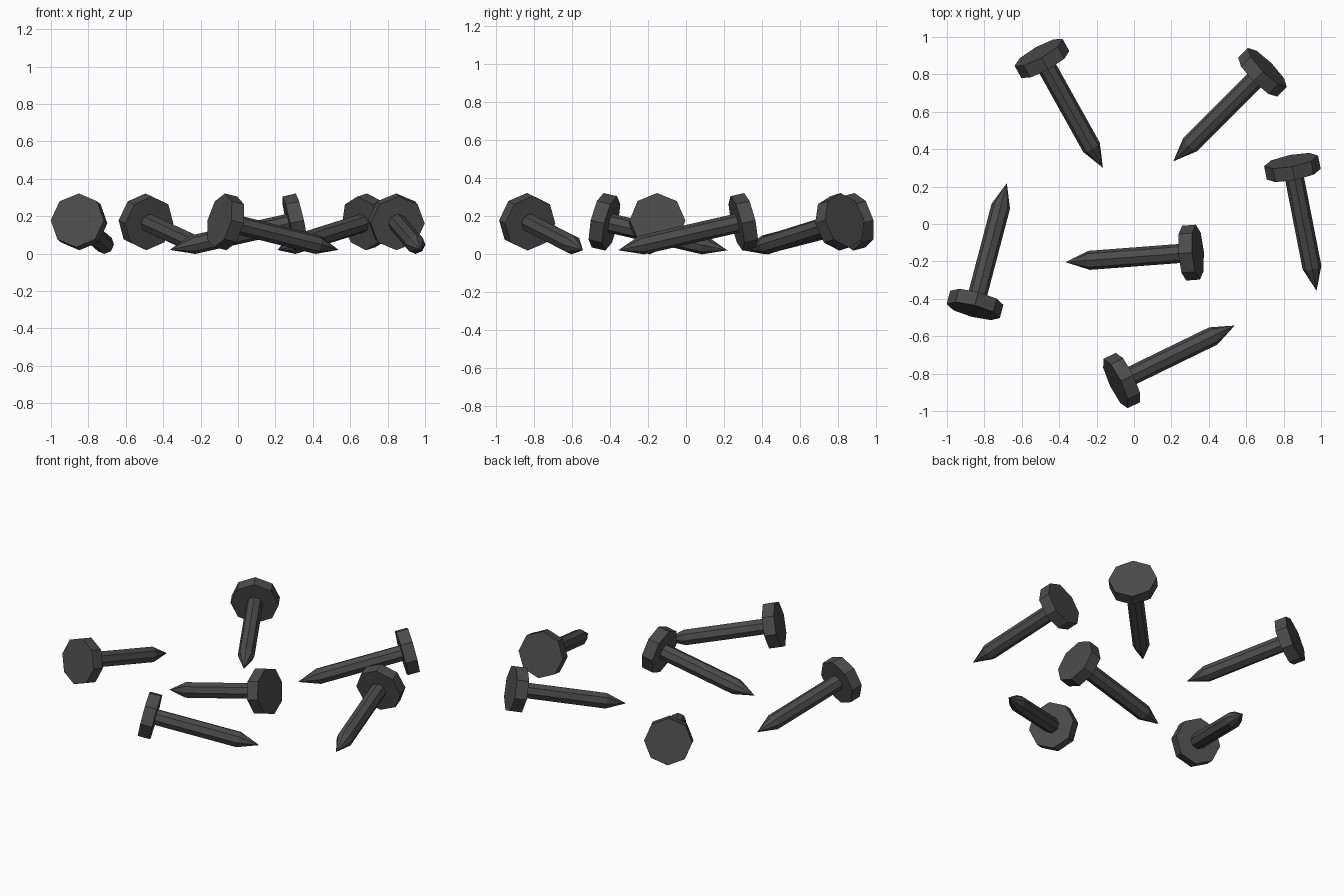
import bpy, bmesh, math
from mathutils import Vector, Matrix

if "Cube" in bpy.data.objects:
    bpy.data.objects.remove(bpy.data.objects["Cube"])

iron = bpy.data.materials.new("dark iron")
iron.diffuse_color = (0.07, 0.07, 0.07, 1)
iron.use_nodes = True
iron.node_tree.nodes["Principled BSDF"].inputs["Base Color"].default_value = iron.diffuse_color

SIDES = 8
HEAD_R, HEAD_T = 0.147, 0.075      # head disc radius and thickness
SHAFT_R, TIP_LEN = 0.051, 0.13     # shaft radius and point length
HEAD_Z, TIP_Z = 0.17, 0.02         # resting heights of head centre and point


def add_nail(name, head, tip):
    """Lathe one faceted nail along its axis, from head to point."""
    a = Vector((*head, HEAD_Z))
    b = Vector((*tip, TIP_Z))
    axis = (b - a).normalized()
    side = axis.cross(Vector((0, 0, 1))).normalized()
    up = side.cross(axis)
    length = (b - a).length
    h = HEAD_T / 2
    profile = [(-h, HEAD_R), (h, HEAD_R), (h, SHAFT_R), (length - TIP_LEN, SHAFT_R)]
    bm = bmesh.new()
    rings = []
    for d, r in profile:
        ring = []
        for i in range(SIDES):
            t = 2 * math.pi * i / SIDES
            ring.append(bm.verts.new(a + axis * d + (side * math.cos(t) + up * math.sin(t)) * r))
        rings.append(ring)
    point = bm.verts.new(b)
    bm.faces.new(rings[0])
    for i in range(SIDES):
        j = (i + 1) % SIDES
        for p, q in zip(rings, rings[1:]):
            bm.faces.new((p[i], p[j], q[j], q[i]))
        bm.faces.new((rings[-1][i], rings[-1][j], point))
    bmesh.ops.recalc_face_normals(bm, faces=bm.faces)
    me = bpy.data.meshes.new(name)
    bm.to_mesh(me)
    bm.free()
    me.materials.append(iron)
    bpy.context.collection.objects.link(bpy.data.objects.new(name, me))


# Scattered nails: head centre and point seen from above
nails = [
    ((-0.492, 0.885), (-0.166, 0.300)),
    ((0.687, 0.811), (0.210, 0.335)),
    ((0.847, 0.302), (0.976, -0.357)),
    ((-0.850, -0.430), (-0.680, 0.218)),
    ((0.305, -0.153), (-0.366, -0.204)),
    ((-0.066, -0.837), (0.538, -0.543)),
]
for n, (head, tip) in enumerate(nails, 1):
    add_nail(f"nail_{n}", head, tip)
